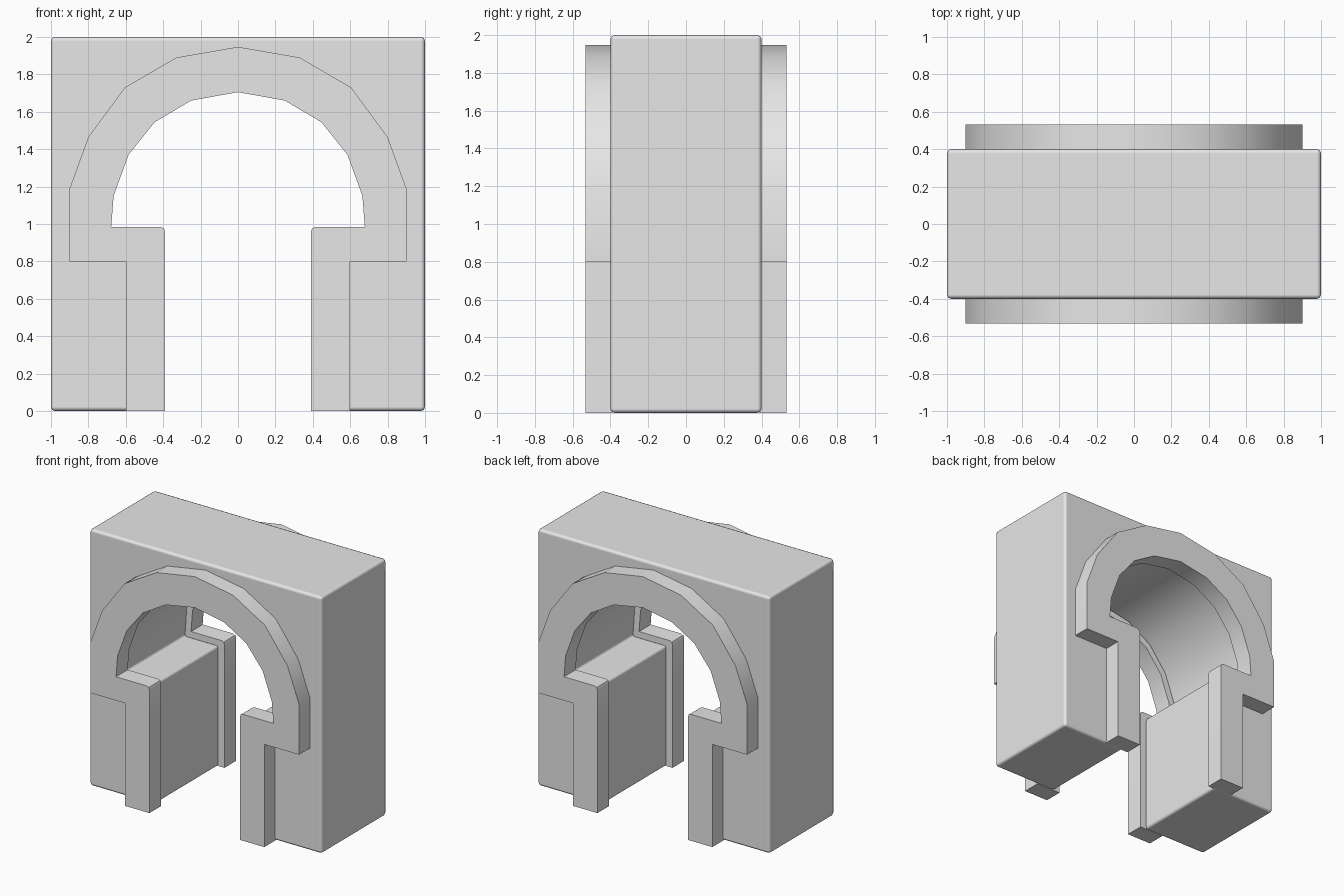
import bpy, bmesh, math

cube = bpy.data.objects.get("Cube")
if cube:
    bpy.data.objects.remove(cube, do_unlink=True)

stone = bpy.data.materials.new("grey stone")
STONE = (0.8, 0.8, 0.8, 1)
stone.diffuse_color = STONE
stone.use_nodes = True
stone.node_tree.nodes["Principled BSDF"].inputs["Base Color"].default_value = STONE


def mirrored(half):
    """Complete a right-hand half profile, starting or ending on x = 0."""
    return [(-x, z) for x, z in reversed(half) if x > 0] + half


def extrude(name, profile, y0, y1, bevel=0):
    """Extrude an x-z profile along y into a solid part."""
    bm = bmesh.new()
    face = bm.faces.new([bm.verts.new((x, y0, z)) for x, z in profile])
    out = bmesh.ops.extrude_face_region(bm, geom=[face])
    verts = [v for v in out["geom"] if isinstance(v, bmesh.types.BMVert)]
    bmesh.ops.translate(bm, verts=verts, vec=(0, y1 - y0, 0))
    bmesh.ops.recalc_face_normals(bm, faces=bm.faces)
    mesh = bpy.data.meshes.new(name)
    bm.to_mesh(mesh)
    bm.free()
    mesh.materials.append(stone)
    obj = bpy.data.objects.new(name, mesh)
    bpy.context.collection.objects.link(obj)
    if bevel:
        mod = obj.modifiers.new("Bevel", "BEVEL")
        mod.width, mod.segments = bevel, 2
        mod.limit_method, mod.angle_limit = "ANGLE", math.radians(60)
        mod.harden_normals = True
    bpy.ops.object.select_all(action="DESELECT")
    obj.select_set(True)
    bpy.context.view_layer.objects.active = obj
    bpy.ops.object.shade_smooth_by_angle(angle=math.radians(30))
    return obj


# Wall block with the archway cut through, slightly wider than the trim
opening = [(0, 1.75), (0.27, 1.70), (0.475, 1.58), (0.625, 1.39),
           (0.71, 1.16), (0.725, 0.94), (0.44, 0.94), (0.44, 0)]
block = mirrored(opening) + [(1, 0), (1, 2), (-1, 2), (-1, 0)]
extrude("wall_block", block, -0.4, 0.4, bevel=0.022)

# Raised arch trim on the front and the back
inner = [(0, 1.705), (0.25, 1.66), (0.445, 1.545), (0.585, 1.37), (0.665, 1.15),
         (0.678, 0.985), (0.415, 0.985), (0.397, 0.977), (0.39, 0.96), (0.39, 0)]
outer = [(0, 1.947), (0.33, 1.89), (0.605, 1.73), (0.80, 1.465),
         (0.90, 1.19), (0.90, 0.80), (0.60, 0.80), (0.60, 0)]
trim = mirrored(inner) + list(reversed(mirrored(outer)))
for name, side in (("front_arch_trim", -1), ("back_arch_trim", 1)):
    extrude(name, trim, side * 0.39, side * 0.533)
